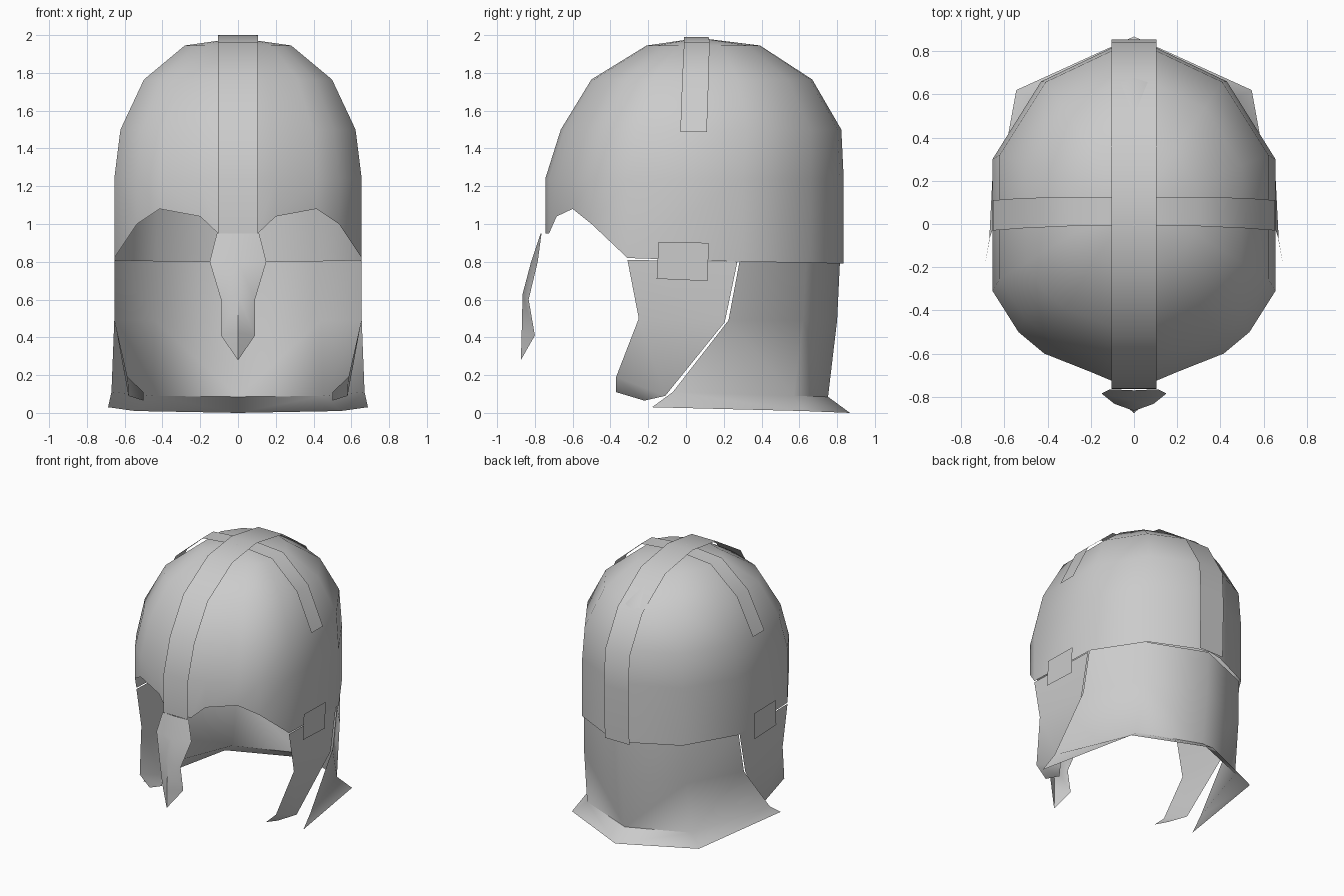
import bpy
from math import radians

if "Cube" in bpy.data.objects:
    bpy.data.objects.remove(bpy.data.objects["Cube"])


def sheet(name, verts, faces, mirror=True):
    """Thin plate mesh, optionally mirrored across x = 0."""
    me = bpy.data.meshes.new(name)
    me.from_pydata(verts, [], faces)
    ob = bpy.data.objects.new(name, me)
    bpy.context.collection.objects.link(ob)
    bpy.ops.object.select_all(action='DESELECT')
    ob.select_set(True)
    bpy.context.view_layer.objects.active = ob
    if mirror:
        m = ob.modifiers.new("mirror", 'MIRROR')
        m.use_clip = True
        m.merge_threshold = 0.0005
        bpy.ops.object.modifier_apply(modifier="mirror")
    bpy.ops.object.mode_set(mode='EDIT')
    bpy.ops.mesh.select_all(action='SELECT')
    bpy.ops.mesh.normals_make_consistent(inside=False)
    bpy.ops.object.mode_set(mode='OBJECT')
    bpy.ops.object.shade_smooth_by_angle(angle=radians(50))
    return ob


def grid_faces(rows, cols):
    return [(r * cols + c, r * cols + c + 1, (r + 1) * cols + c + 1, (r + 1) * cols + c)
            for r in range(rows - 1) for c in range(cols - 1)]


def loft(name, rows):
    return sheet(name, [p for r in rows for p in r], grid_faces(len(rows), len(rows[0])))


# Skull dome: half plan outline (front to back) with the brow arch as its lower edge
plan = [(0, -.745), (.105, -.725), (.2, -.685), (.415, -.6), (.535, -.5),
        (.655, -.31), (.655, .3), (.43, .66), (.105, .815), (0, .835)]
brow = [.95, .95, 1.04, 1.08, 1.0, .82, .80, .795, .79, .79]
levels = [(1.24, 1, 1, .04), (1.5, .95, .94, .075), (1.765, .76, .74, .08), (1.945, .43, .38, .09)]
verts = [(x, y, z) for (x, y), z in zip(plan, brow)]
for z, sx, sy, cy in levels:
    verts += [(x * sx, (y - .04) * sy + cy, z) for x, y in plan]
n = len(plan)
faces = grid_faces(5, n)
verts.append((0, .07, 1.985))
faces += [(4 * n + c, 4 * n + c + 1, 5 * n) for c in range(n - 1)]
sheet("skull_dome", verts, faces)

# Centre band running front to back
profile = [(-.765, .95), (-.762, 1.25), (-.685, 1.51), (-.52, 1.775), (-.22, 1.96), (.07, 2.0),
           (.4, 1.945), (.685, 1.745), (.842, 1.47), (.855, 1.2), (.845, .785)]
loft("centre_band", [[(0, y, z), (.105, y, z)] for y, z in profile])

# Side bands running down from the crown
loft("side_band", [[(x, a, z), (x, b, z)] for x, z, a, b in
                   [(0, 1.99, -.01, .12), (.3, 1.963, -.01, .125),
                    (.52, 1.77, -.02, .12), (.652, 1.488, -.03, .11)]])

# Nose guard with a central ridge
loft("nose_guard", [
    [(0, -.77, .95), (.112, -.765, .95)],
    [(0, -.82, .8), (.15, -.785, .8)],
    [(0, -.865, .63), (.09, -.833, .6)],
    [(0, -.87, .42), (.09, -.8, .41)],
    [(0, -.874, .28), (0.001, -.874, .28)]])

# Neck guard with flared lower rim
loft("neck_guard", [
    [(.65, .285, .81), (.43, .635, .805), (0, .815, .80)],
    [(.655, .225, .49), (.44, .62, .49), (0, .8, .49)],
    [(.67, -.07, .11), (.45, .57, .09), (0, .752, .085)],
    [(.688, -.18, .03), (.545, .62, .01), (0, .868, 0)]])

# Cheek guards, curled inward at the bottom
loft("cheek_guard", [
    [(.655, -.31, .81), (.65, .272, .8)],
    [(.655, -.25, .5), (.652, .205, .48)],
    [(.585, -.37, .19), (.58, -.11, .09)],
    [(.5, -.37, .11), (.5, -.22, .065)]])

# Hinge plates joining the dome to the cheek guards
loft("hinge_plate", [
    [(.667, -.145, .905), (.667, .12, .9)],
    [(.667, -.155, .71), (.667, .115, .698)]])
